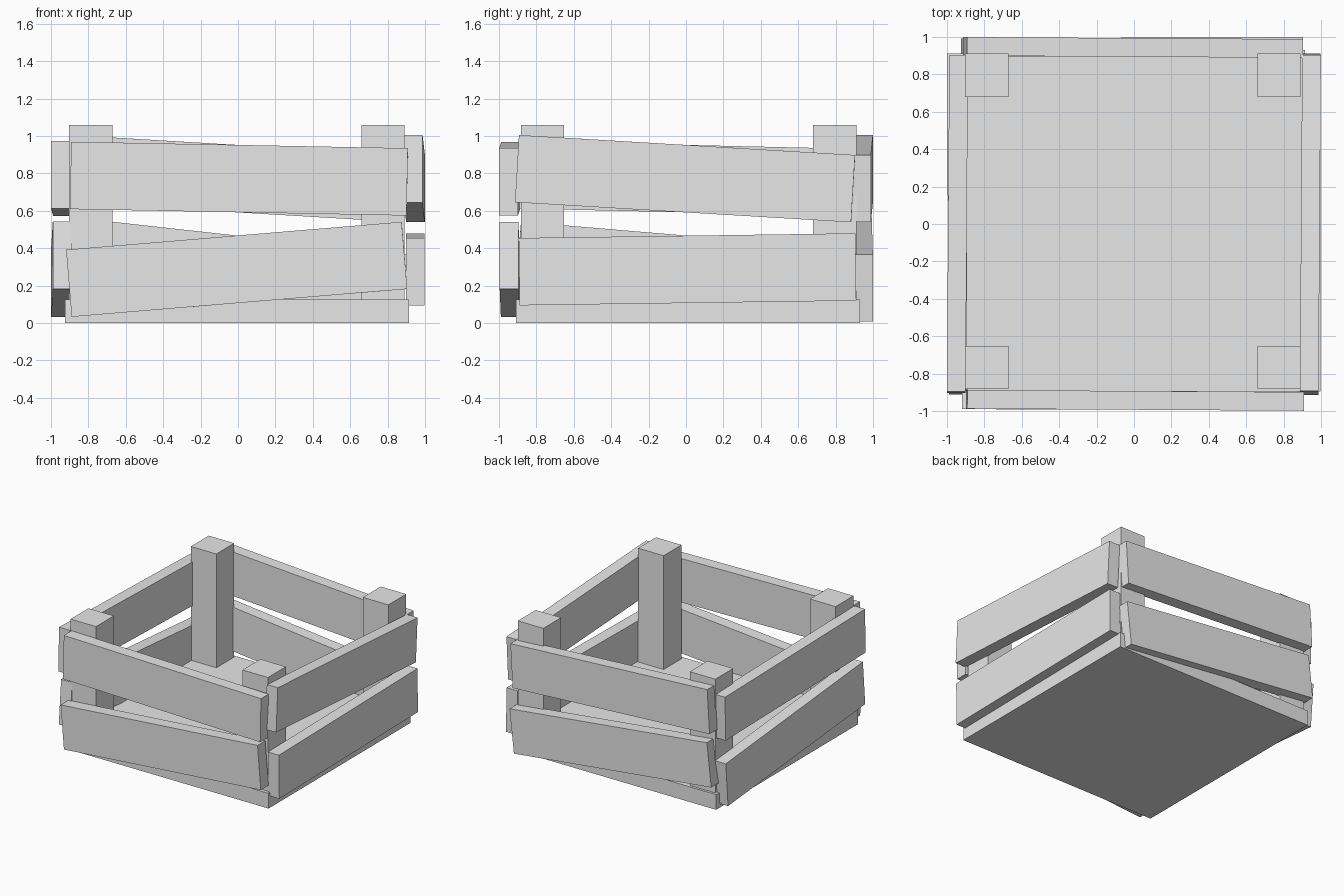
import bpy
from math import radians

cube = bpy.data.objects.get("Cube")
if cube:
    bpy.data.objects.remove(cube, do_unlink=True)

wood = bpy.data.materials.new("plain grey")
wood.use_nodes = True
grey = (0.8, 0.8, 0.8, 1.0)
wood.diffuse_color = grey
wood.node_tree.nodes["Principled BSDF"].inputs["Base Color"].default_value = grey


def box(name, size, centre, pitch=0.0, yaw=0.0):
    """Flat-sided block, tilted up along its length and then turned about z."""
    bpy.ops.mesh.primitive_cube_add(size=1, location=centre)
    ob = bpy.context.object
    ob.name = ob.data.name = name
    ob.scale = size
    ob.rotation_euler = (0, radians(-pitch), radians(yaw))
    ob.data.materials.append(wood)


# Base board
box("base_board", (1.84, 1.84, 0.125), (-0.005, 0.01, 0.0625))

# Corner posts, set into the base
for side, x in (("right", -0.788), ("left", 0.775)):
    for end, y in (("front", -0.767), ("back", 0.795)):
        box(f"{end}_{side}_post", (0.232, 0.232, 1.0), (x, y, 0.56))

# Crooked side planks: name, x, y, pitch, yaw
PLANK = (1.8, 0.1, 0.36)
UPPER, LOWER = 0.772, 0.287
planks = [
    ("front_upper_plank", 0.005, -0.943, UPPER, -1.1, -0.35),
    ("front_lower_plank", -0.007, -0.943, LOWER, 4.75, -0.2),
    ("back_upper_plank", -0.005, 0.944, UPPER, -3.4, -0.35),
    ("back_lower_plank", -0.01, 0.946, LOWER, -6.3, 0.2),
    ("left_upper_plank", 0.943, -0.005, UPPER, -3.4, 89.6),
    ("left_lower_plank", 0.948, 0.008, LOWER, 0.8, 90.0),
    ("right_upper_plank", -0.944, 0.0, UPPER, -1.3, 89.6),
    ("right_lower_plank", -0.945, 0.0, LOWER, -4.8, 90.3),
]
for name, x, y, z, pitch, yaw in planks:
    box(name, PLANK, (x, y, z), pitch, yaw)
